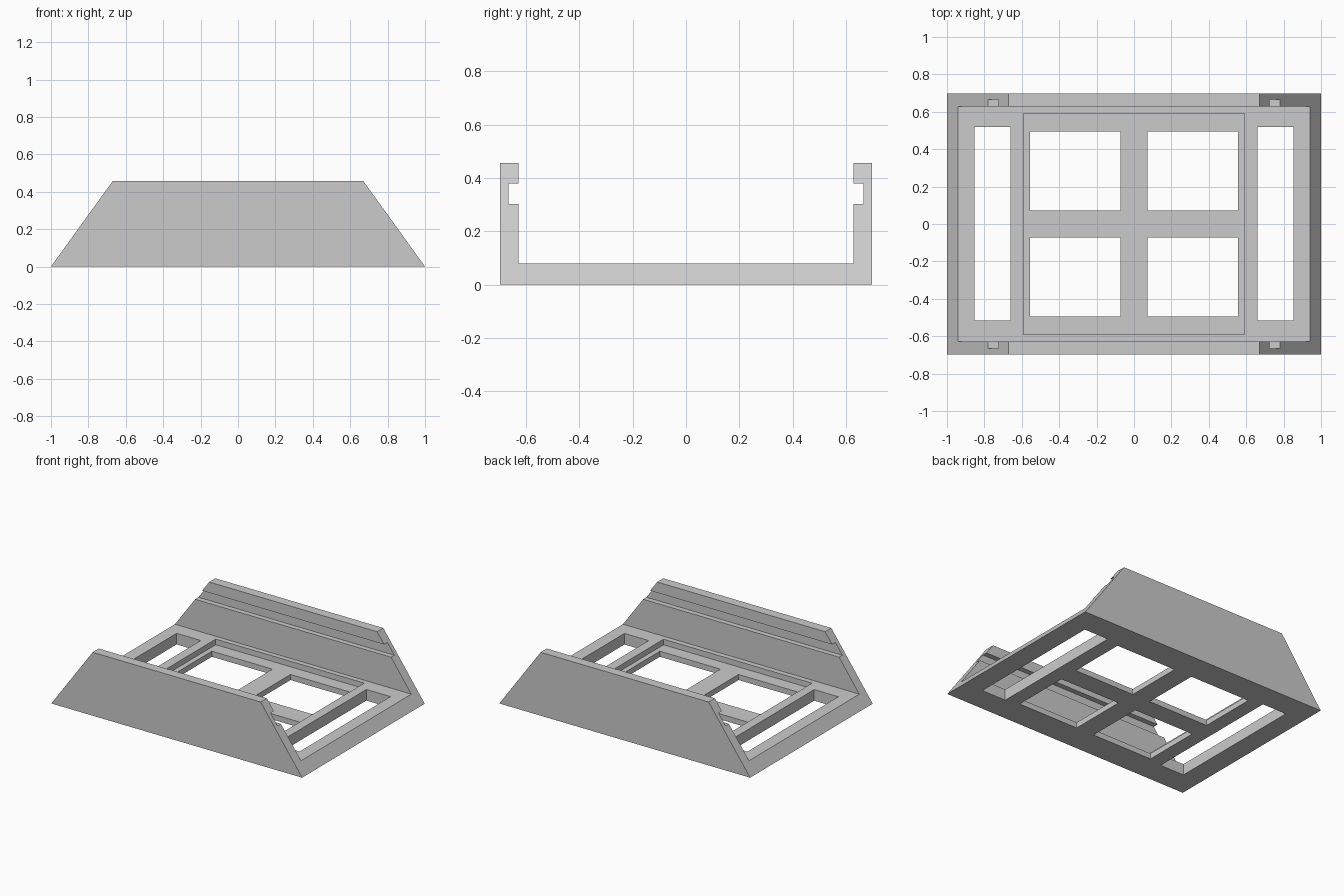
import bpy
import bmesh

cube = bpy.data.objects.get("Cube")
if cube:
    bpy.data.objects.remove(cube, do_unlink=True)

grey = bpy.data.materials.new("plain grey")
grey.use_nodes = True
colour = (0.6, 0.6, 0.6, 1)
grey.diffuse_color = colour
grey.node_tree.nodes["Principled BSDF"].inputs["Base Color"].default_value = colour

HEIGHT, FLOOR, TOP_X = 0.457, 0.08, 0.67
OUTER, INNER, GROOVE = 0.698, 0.628, 0.665


def add_object(name, bm):
    bmesh.ops.recalc_face_normals(bm, faces=bm.faces)
    mesh = bpy.data.meshes.new(name)
    bm.to_mesh(mesh)
    bm.free()
    obj = bpy.data.objects.new(name, mesh)
    bpy.context.collection.objects.link(obj)
    return obj


def end_x(z):
    """Half length of the tray at a height, following the sloped ends."""
    return 1 - (1 - TOP_X) * z / HEIGHT


# Tray: channel section with a groove in each wall, swept between sloped ends
half = [(OUTER, 0), (OUTER, HEIGHT), (INNER, HEIGHT), (INNER, 0.38),
        (GROOVE, 0.38), (GROOVE, 0.303), (INNER, 0.303), (INNER, FLOOR)]
section = half + [(-y, z) for y, z in reversed(half)]
bm = bmesh.new()
ends = [[bm.verts.new((side * end_x(z), y, z)) for y, z in section]
        for side in (-1, 1)]
for ring in ends:
    bm.faces.new(ring)
for i in range(len(section)):
    j = (i + 1) % len(section)
    bm.faces.new((ends[0][i], ends[0][j], ends[1][j], ends[1][i]))
tray = add_object("grooved_tray", bm)
tray.data.materials.append(grey)


def cut_box(name, x0, x1, y0, y1, z0, z1):
    """Cut a box-shaped opening out of the tray."""
    bm = bmesh.new()
    bmesh.ops.create_cube(bm, size=1)
    for v in bm.verts:
        v.co = (x1 if v.co.x > 0 else x0,
                y1 if v.co.y > 0 else y0,
                z1 if v.co.z > 0 else z0)
    cutter = add_object(name, bm)
    cutter.hide_render = True
    mod = tray.modifiers.new(name, "BOOLEAN")
    mod.operation = "DIFFERENCE"
    mod.solver = "EXACT"
    mod.object = cutter
    bpy.context.view_layer.objects.active = tray
    bpy.ops.object.modifier_apply(modifier=mod.name)
    bpy.data.objects.remove(cutter, do_unlink=True)


# Shallow recess in the middle of the floor
cut_box("recess", -0.592, 0.592, -0.59, 0.592, 0.04, 0.2)

# Four windows and two end slots through the floor
for sx in (-1, 1):
    xs = sorted((sx * 0.072, sx * 0.555))
    for sy in (-1, 1):
        ys = sorted((sy * 0.073, sy * 0.495))
        cut_box("window", *xs, *ys, -0.1, 0.2)
    xs = sorted((sx * 0.66, sx * 0.853))
    cut_box("end_slot", *xs, -0.517, 0.519, -0.1, 0.2)
